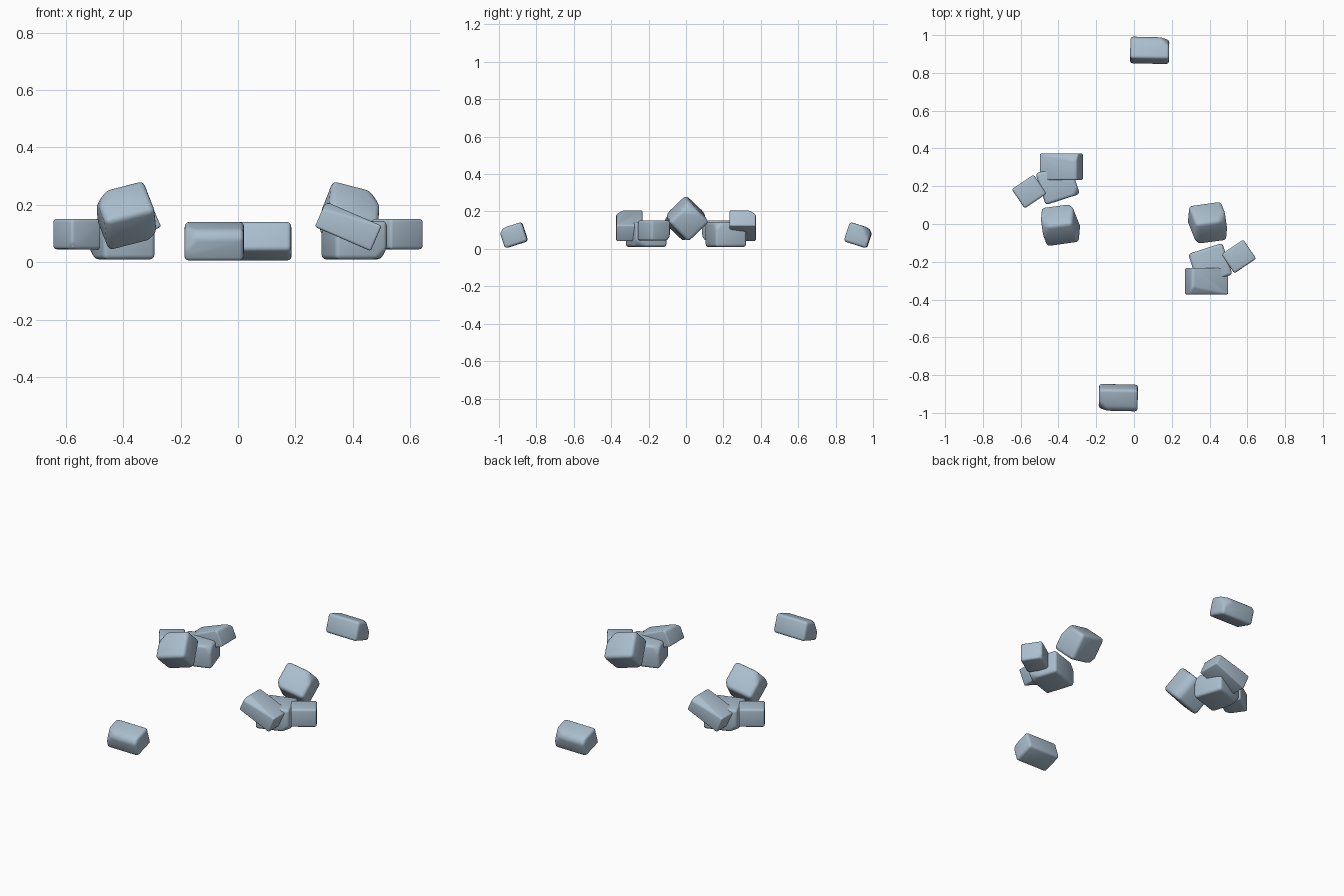
import bpy, bmesh
from math import radians
from mathutils import Vector, Matrix, Euler

cube = bpy.data.objects.get("Cube")
if cube:
    bpy.data.objects.remove(cube)

# One stone colour
stone = bpy.data.materials.new("blue_grey_stone")
stone.use_nodes = True
colour = (0.40, 0.51, 0.61, 1)
stone.diffuse_color = colour
stone.node_tree.nodes["Principled BSDF"].inputs["Base Color"].default_value = colour


def rock(name, centre, size, turn, cuts, bevel=0.02):
    """Chipped, softly bevelled block; each cut is (normal, reach toward the corner)."""
    bm = bmesh.new()
    bmesh.ops.create_cube(bm, size=1)
    for normal, reach in cuts:
        n = Vector(normal)
        point = n * (reach * sum(abs(c) for c in n) / 2 / n.length_squared)
        cut = bmesh.ops.bisect_plane(bm, geom=bm.verts[:] + bm.edges[:] + bm.faces[:],
                                     plane_co=point, plane_no=n, clear_outer=True)
        rim = [e for e in cut["geom_cut"] if isinstance(e, bmesh.types.BMEdge)]
        bmesh.ops.contextual_create(bm, geom=rim)
    bmesh.ops.scale(bm, vec=size, verts=bm.verts)
    bmesh.ops.recalc_face_normals(bm, faces=bm.faces)
    bmesh.ops.bevel(bm, geom=bm.edges[:], offset=bevel, offset_type='OFFSET',
                    segments=3, profile=0.5, affect='EDGES', clamp_overlap=True)
    for f in bm.faces:
        f.smooth = True
    mesh = bpy.data.meshes.new(name)
    rotation = Euler([radians(a) for a in turn]).to_matrix().to_4x4()
    bm.transform(Matrix.Translation(centre) @ rotation)
    bm.to_mesh(mesh)
    bm.free()
    mesh.materials.append(stone)
    # Two copies, half a turn apart about the centre
    for side, angle in (("front", 0), ("back", 180)):
        ob = bpy.data.objects.new(f"{name}_{side}", mesh)
        ob.rotation_euler.z = radians(angle)
        bpy.context.collection.objects.link(ob)


# Cluster beside the centre
rock("upright_rock", (0.39, 0.005, 0.162), (0.18, 0.156, 0.156), (45, 14, 8),
     [((1, 0.6, 0.6), 0.75), ((-1, -0.7, 0), 0.82)])
rock("leaning_rock", (0.384, -0.303, 0.125), (0.212, 0.14, 0.096), (0, 23.5, 0),
     [((-0.3, -1, 1), 0.75), ((-1, 0, 0.4), 0.93)], 0.016)
rock("base_rock", (0.404, -0.213, 0.077), (0.19, 0.175, 0.134), (0, 0, 18),
     [((1, -0.6, -0.8), 0.82), ((-1, 0.8, 0.6), 0.85)])
rock("small_rock", (0.555, -0.172, 0.098), (0.14, 0.122, 0.106), (0, 0, 34),
     [((1, 1, -1), 0.85)], 0.015)

# Lone rock at the far end
rock("outlying_rock", (-0.083, -0.922, 0.073), (0.206, 0.128, 0.108), (18, 0, -1),
     [((-1, -0.7, 0.5), 0.72), ((0, -1, 1), 0.8)], 0.015)
